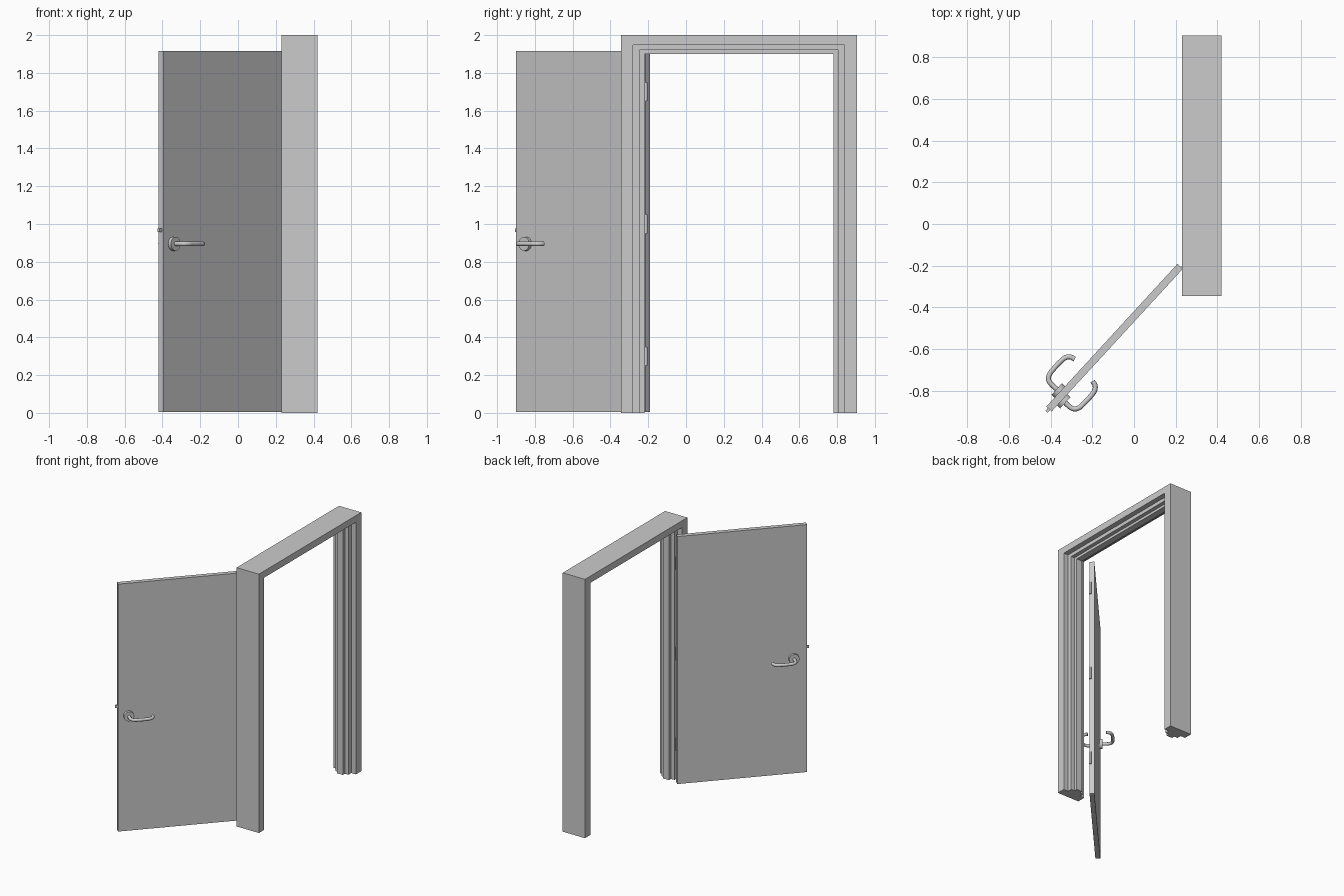
import bpy, bmesh, math
from mathutils import Vector, Matrix

if "Cube" in bpy.data.objects:
    bpy.data.objects.remove(bpy.data.objects["Cube"], do_unlink=True)

grey = bpy.data.materials.new("light_grey")
grey.use_nodes = True
COLOUR = (0.6, 0.6, 0.6, 1)
grey.diffuse_color = COLOUR
grey.node_tree.nodes["Principled BSDF"].inputs["Base Color"].default_value = COLOUR

# Door axes: along runs from the free edge to the hinges, out is the front face normal
TIP = Vector((-0.408, -0.888, 0))
ALONG = Vector((0.677, 0.736, 0)).normalized()
OUT = Vector((ALONG.y, -ALONG.x, 0))
WIDTH, THICK = 0.93, 0.035


def on_door(s, n, z):
    return TIP + ALONG * s + OUT * n + Vector((0, 0, z))


def finish(name, bm, smooth=False):
    bmesh.ops.recalc_face_normals(bm, faces=bm.faces)
    mesh = bpy.data.meshes.new(name)
    bm.to_mesh(mesh)
    bm.free()
    mesh.materials.append(grey)
    obj = bpy.data.objects.new(name, mesh)
    bpy.context.collection.objects.link(obj)
    if smooth:
        bpy.ops.object.select_all(action='DESELECT')
        obj.select_set(True)
        bpy.context.view_layer.objects.active = obj
        bpy.ops.object.shade_smooth_by_angle(angle=math.radians(40))
    return obj


def door_box(name, s0, s1, n0, n1, z0, z1):
    bm = bmesh.new()
    bmesh.ops.create_cube(bm, size=1)
    for v in bm.verts:
        v.co = on_door(s1 if v.co.x > 0 else s0, n1 if v.co.y > 0 else n0,
                       z1 if v.co.z > 0 else z0)
    return finish(name, bm)


def cylinder(name, centre, axis, radius, depth, sides=32):
    bm = bmesh.new()
    turn = axis.to_track_quat('Z', 'Y').to_matrix().to_4x4()
    bmesh.ops.create_cone(bm, cap_ends=True, segments=sides, radius1=radius, radius2=radius,
                          depth=depth, matrix=Matrix.Translation(centre) @ turn)
    return finish(name, bm, True)


# Door frame: a stepped section swept up, across and down
half = [(0.23, 0), (0.23, 0.52), (0.27, 0.52), (0.27, 0.8), (0.30, 0.8), (0.30, 1)]
section = half + [(0.65 - x, t) for x, t in reversed(half)]
bm = bmesh.new()
rings = []
for side, top in ((-1, False), (-1, True), (1, True), (1, False)):
    rings.append([bm.verts.new((x, 0.28 + side * (0.625 - 0.125 * t),
                                2 - 0.1 * t if top else 0)) for x, t in section])
for a, b in zip(rings, rings[1:]):
    for i in range(len(section)):
        j = (i + 1) % len(section)
        bm.faces.new((a[i], a[j], b[j], b[i]))
bm.faces.new(rings[0])
bm.faces.new(rings[-1])
finish("door_frame", bm)

# Door leaf and latch bolt
door_box("door_leaf", 0, WIDTH, -THICK / 2, THICK / 2, 0.005, 1.917)
door_box("latch_bolt", -0.018, 0.01, -0.007, 0.007, 0.957, 0.975)

# Hinge knuckles
for i, z in enumerate((0.3, 1.0, 1.7)):
    cylinder(f"hinge_{i + 1}", on_door(WIDTH, THICK / 2 - 0.005, z), Vector((0, 0, 1)), 0.008, 0.1, 16)

# Round plates and curved lever handles on both faces
lever = [(0, 0.01), (0, 0.05), (0.006, 0.07), (0.025, 0.084), (0.06, 0.088),
         (0.11, 0.088), (0.14, 0.083), (0.158, 0.068), (0.164, 0.046)]
for name, side, s0, reach in (("front", 1, 0.075, 0), ("back", -1, 0.095, 0.008)):
    face = THICK / 2
    cylinder(name + "_handle_plate", on_door(s0, side * (face + 0.009), 0.895), OUT, 0.037, 0.022)
    curve = bpy.data.curves.new(name + "_handle_lever", 'CURVE')
    curve.dimensions = '3D'
    curve.bevel_depth = 0.012
    curve.bevel_resolution = 3
    curve.use_fill_caps = True
    curve.resolution_u = 6
    spline = curve.splines.new('BEZIER')
    spline.bezier_points.add(len(lever) - 1)
    for point, (u, n) in zip(spline.bezier_points, lever):
        point.co = on_door(s0 + u, side * (face + n + reach), 0.895)
        point.handle_left_type = point.handle_right_type = 'AUTO'
    curve.materials.append(grey)
    obj = bpy.data.objects.new(name + "_handle_lever", curve)
    bpy.context.collection.objects.link(obj)
